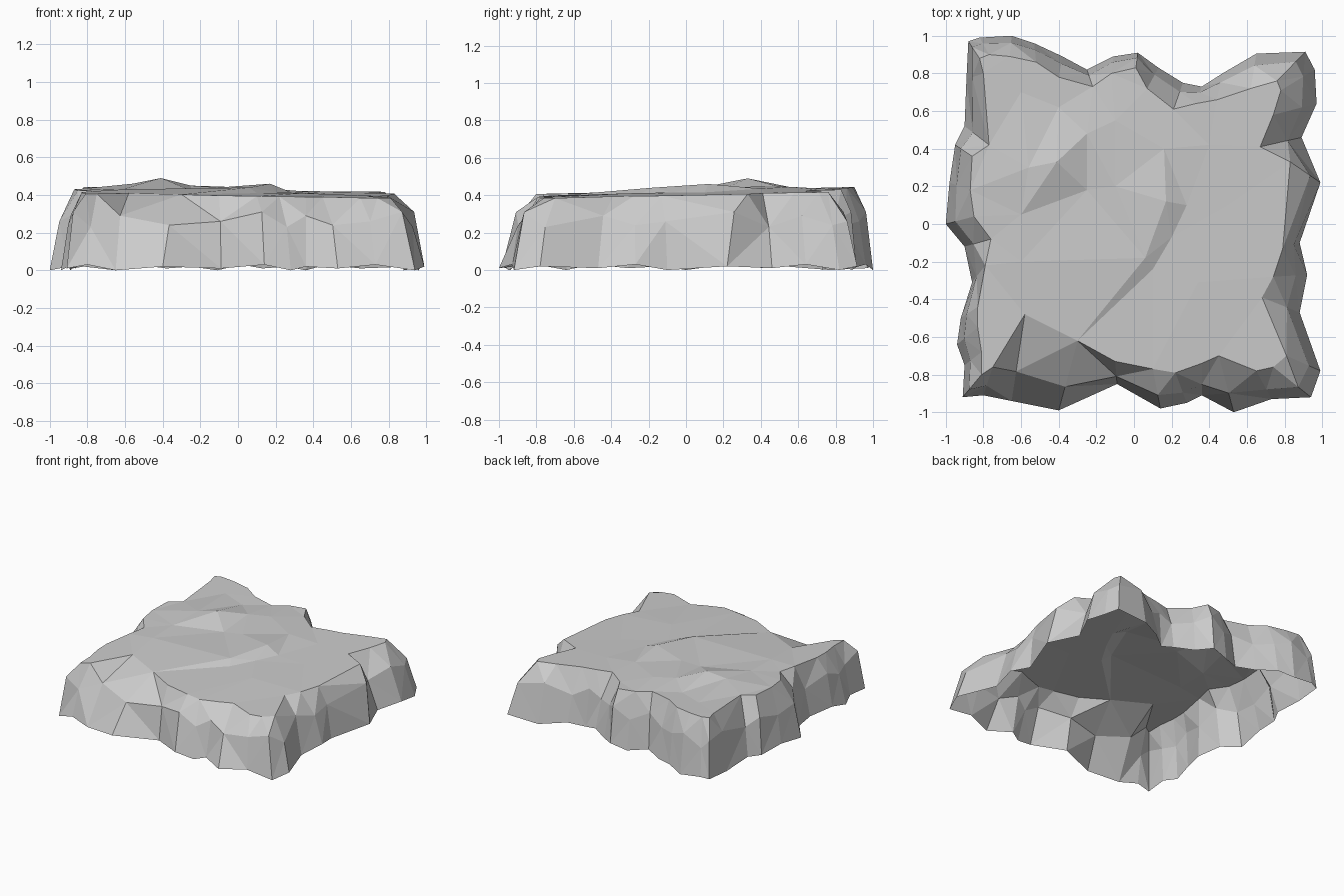
import bpy, bmesh
from mathutils import Vector
from mathutils.geometry import delaunay_2d_cdt

# Foot outline of the rock, clockwise seen from above
FOOT = [(-.88, .97), (-.82, .99), (-.65, 1), (-.53, .96), (-.38, .89), (-.25, .82), (-.11, .89),
        (.02, .91), (.13, .83), (.26, .75), (.36, .73), (.47, .80), (.65, .905), (.91, .915),
        (.96, .82), (.97, .64), (.89, .46), (.99, .22), (.88, -.10), (.92, -.27), (.88, -.47),
        (.99, -.78), (.94, -.92), (.73, -.93), (.53, -1), (.36, -.91), (.28, -.95), (.14, -.98),
        (-.09, -.85), (-.40, -.99), (-.65, -.94), (-.80, -.91), (-.91, -.92), (-.90, -.75),
        (-.94, -.64), (-.92, -.5), (-.86, -.31), (-.90, -.12), (-1, 0), (-.98, .22),
        (-.95, .42), (-.90, .52), (-.89, .77)]
# Matching brow where the sides meet the plateau
BROW = [(-.82, .88), (-.77, .90), (-.66, .89), (-.52, .86), (-.40, .78), (-.22, .73), (-.12, .80),
        (.01, .83), (.07, .72), (.21, .61), (.33, .64), (.44, .66), (.62, .72), (.76, .76),
        (.78, .71), (.74, .58), (.67, .41), (.83, .33), (.79, -.13), (.74, -.28), (.68, -.39),
        (.81, -.70), (.74, -.76), (.65, -.78), (.45, -.70), (.36, -.74), (.22, -.79), (.1, -.77),
        (-.1, -.73), (-.30, -.62), (-.58, -.48), (-.75, -.76), (-.81, -.80), (-.81, -.68),
        (-.83, -.55), (-.83, -.44), (-.79, -.22), (-.76, -.08), (-.85, .04), (-.87, .18),
        (-.86, .36), (-.77, .42), (-.80, .80)]
# Bumps and dips on the plateau (x, y, z)
BUMPS = [(-.41, .33, .49), (-.56, .30, .46), (-.25, .18, .425), (-.25, .48, .45), (.17, .12, .46),
         (.28, .10, .415), (.20, -.07, .415), (.34, -.31, .41), (.06, -.18, .44), (.10, -.24, .41),
         (-.10, .20, .44), (.16, .40, .435), (-.10, .55, .445), (-.60, .70, .435), (-.40, .62, .43),
         (-.60, .05, .435), (-.60, -.20, .43), (.50, .10, .405), (.40, .42, .415)]


def brow_height(x, y):
    return .412 - .015 * x + .022 * y


def add_ring(bm, t, height):
    """Ring of vertices at fraction t between foot and brow."""
    ring = []
    for i, (a, b) in enumerate(zip(FOOT, BROW)):
        p = Vector(a).lerp(Vector(b), t)
        ring.append(bm.verts.new((p.x, p.y, height(i, p))))
    return ring


bm = bmesh.new()
n = len(FOOT)

# Craggy sides: foot, shoulder and brow rings
foot = add_ring(bm, 0, lambda i, p: (.01, .02, 0, .03)[i % 4])
shoulder = add_ring(bm, .34, lambda i, p: .26 + (.03, -.03, .05, 0, -.02)[i % 5])
brow = add_ring(bm, 1, lambda i, p: brow_height(*p))
for low, high in ((foot, shoulder), (shoulder, brow)):
    for i in range(n):
        j = (i + 1) % n
        bm.faces.new((low[i], high[i], high[j], low[j]))

# Plateau triangulated between the brow and the bumps
top = brow + [bm.verts.new(p) for p in BUMPS]
flat = [v.co.to_2d() for v in top]
edges = [(i, (i + 1) % n) for i in range(n)]
_, _, tris, source, _, _ = delaunay_2d_cdt(flat, edges, [], 1, 1e-5)
for tri in tris:
    bm.faces.new([top[source[k][0]] for k in tri])

bmesh.ops.triangulate(bm, faces=[f for f in bm.faces if len(f.verts) > 3])
bmesh.ops.recalc_face_normals(bm, faces=bm.faces)
if sum(f.normal.z * f.calc_area() for f in bm.faces) < 0:
    bmesh.ops.reverse_faces(bm, faces=bm.faces)

# Open-bottomed rock shell
mesh = bpy.data.meshes.new("rock_platform")
bm.to_mesh(mesh)
bm.free()
rock = bpy.data.objects.new("rock_platform", mesh)
bpy.context.collection.objects.link(rock)
